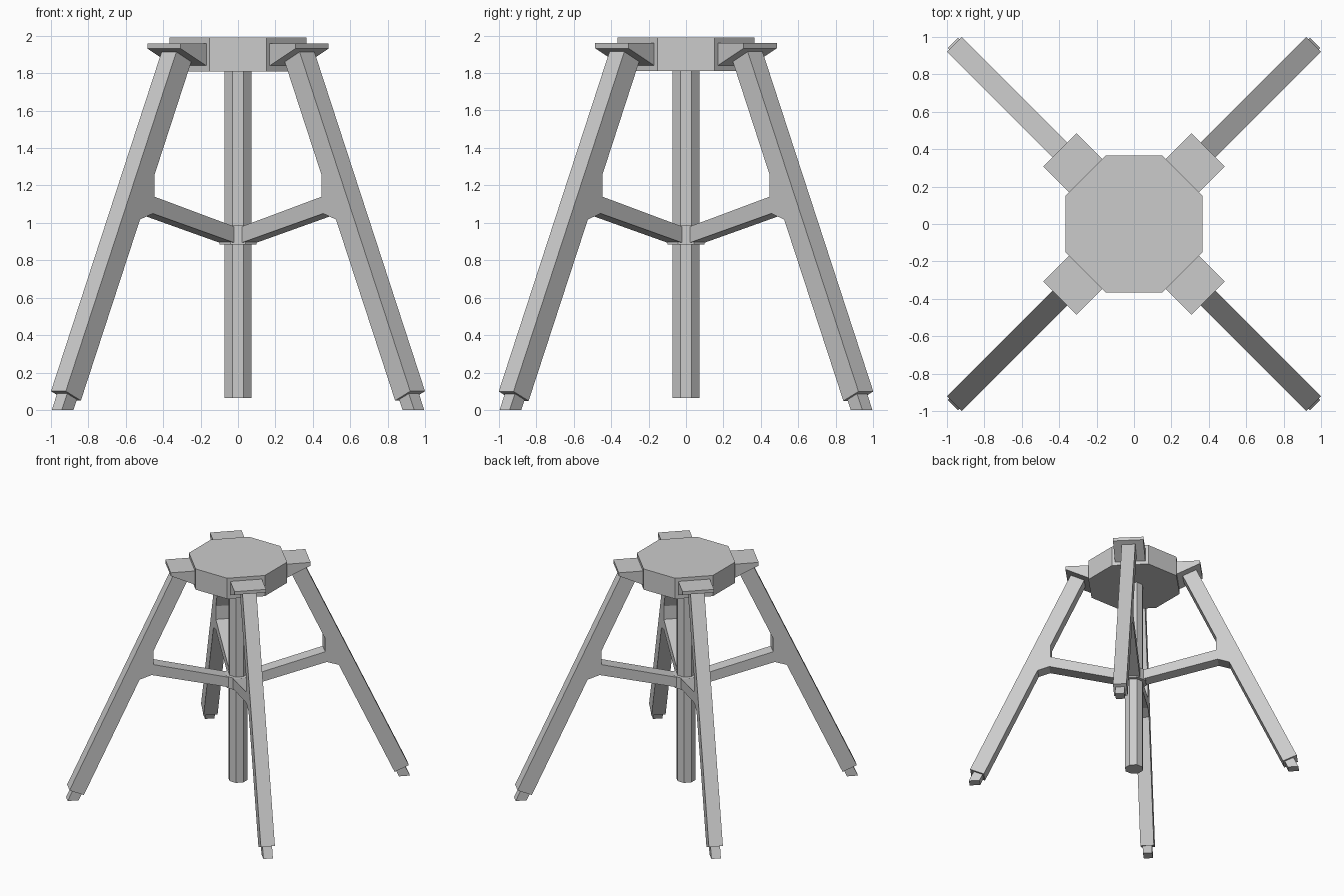
import bpy, bmesh
from math import radians, cos, pi
from mathutils import Matrix, Vector

cube = bpy.data.objects.get("Cube")
if cube:
    bpy.data.objects.remove(cube, do_unlink=True)

GREY = (0.6, 0.6, 0.6, 1.0)
metal = bpy.data.materials.new("light_grey")
metal.use_nodes = True
metal.diffuse_color = GREY
metal.node_tree.nodes["Principled BSDF"].inputs["Base Color"].default_value = GREY


def add_object(name, bm):
    bmesh.ops.recalc_face_normals(bm, faces=bm.faces)
    mesh = bpy.data.meshes.new(name)
    bm.to_mesh(mesh)
    bm.free()
    mesh.materials.append(metal)
    obj = bpy.data.objects.new(name, mesh)
    bpy.context.collection.objects.link(obj)
    return obj


def octagon(name, apothem, bottom, top):
    """Upright eight-sided prism with a flat side facing the front."""
    bm = bmesh.new()
    radius = apothem / cos(pi / 8)
    place = Matrix.Translation((0, 0, (bottom + top) / 2)) @ Matrix.Rotation(pi / 8, 4, 'Z')
    bmesh.ops.create_cone(bm, cap_ends=True, segments=8, radius1=radius,
                          radius2=radius, depth=top - bottom, matrix=place)
    return add_object(name, bm)


def radial_slab(name, profile, half_width, angle):
    """Outline of (radius, height) points, given thickness and turned to an angle."""
    bm = bmesh.new()
    verts = [bm.verts.new((r, -half_width, z)) for r, z in profile]
    face = bm.faces.new(verts)
    grown = bmesh.ops.extrude_face_region(bm, geom=[face])["geom"]
    moved = [g for g in grown if isinstance(g, bmesh.types.BMVert)]
    bmesh.ops.translate(bm, verts=moved, vec=Vector((0, 2 * half_width, 0)))
    bm.transform(Matrix.Rotation(radians(angle), 4, 'Z'))
    return add_object(name, bm)


# Centre parts
octagon("top_plate", 0.366, 1.81, 1.99)
octagon("centre_column", 0.072, 0.065, 1.82)
octagon("brace_hub", 0.1, 0.885, 0.985)

# Leg with its gusset and inward brace as one outline
leg_outline = [
    (1.358, 0.10), (0.510, 1.94), (0.373, 1.94),      # outer face and top
    (0.688, 1.255), (0.688, 1.14),                    # upper gusset
    (0.06, 0.974), (0.06, 0.888),                     # brace end inside hub
    (0.70, 1.05), (0.797, 1.018), (1.244, 0.05),      # lower gusset, inner face
]
foot_outline = [(1.37, 0), (1.315, 0.12), (1.227, 0.12), (1.282, 0)]
bracket_outline = [(0.35, 1.96), (0.56, 1.96), (0.56, 1.932), (0.365, 1.84), (0.35, 1.84)]

# Four diagonal arms
corners = {"back_left": 45, "back_right": 135, "front_right": 225, "front_left": 315}
for corner, angle in corners.items():
    radial_slab(corner + "_leg", leg_outline, 0.056, angle)
    radial_slab(corner + "_foot", foot_outline, 0.038, angle)
    radial_slab(corner + "_bracket", bracket_outline, 0.126, angle)
